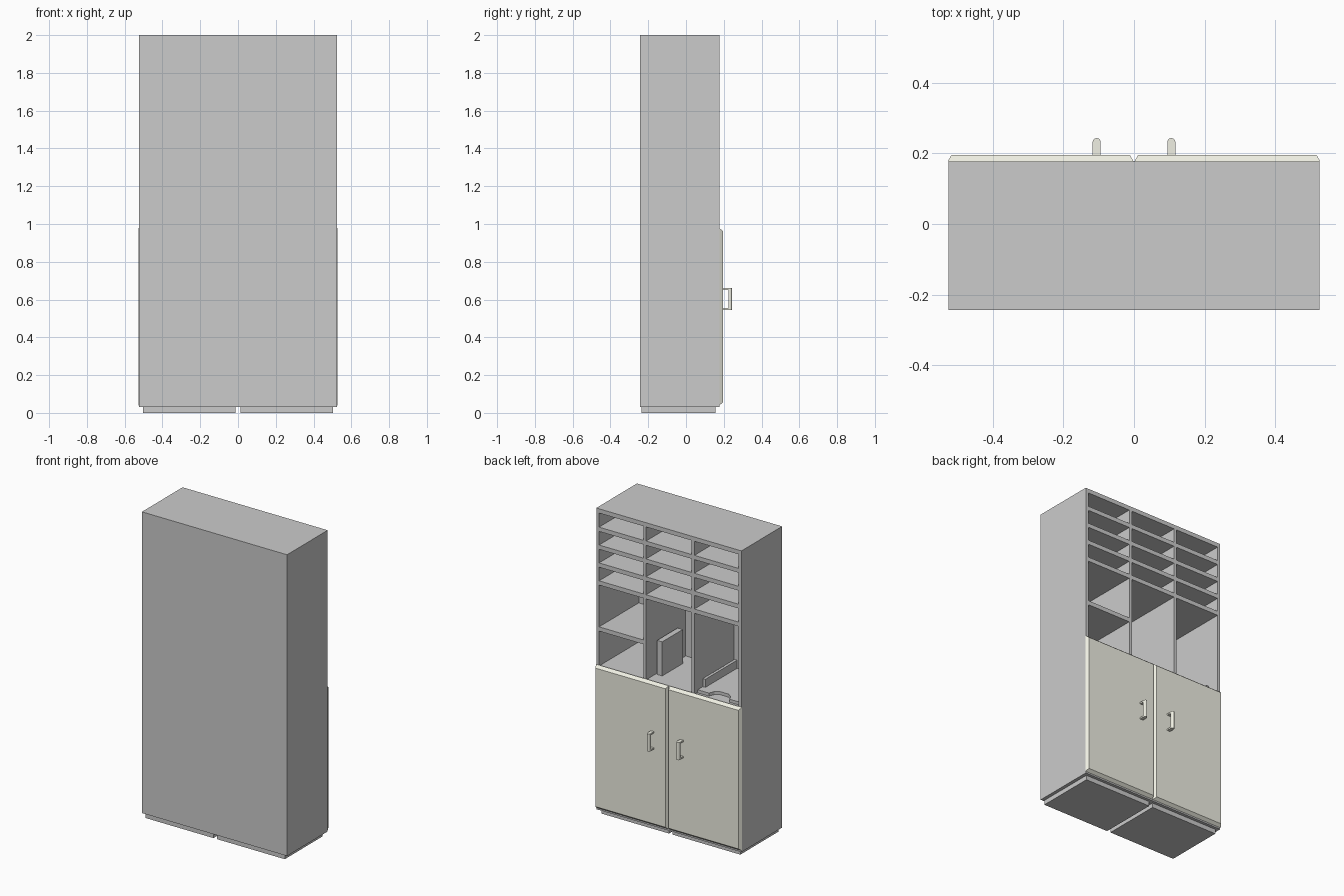
import bpy, bmesh, math

if "Cube" in bpy.data.objects:
    bpy.data.objects.remove(bpy.data.objects["Cube"])

cream = bpy.data.materials.new("cream_paint")
cream.diffuse_color = (0.87, 0.87, 0.77, 1)
cream.use_nodes = True
cream.node_tree.nodes["Principled BSDF"].inputs["Base Color"].default_value = cream.diffuse_color


def finish(name, bm, mat=None):
    bmesh.ops.recalc_face_normals(bm, faces=bm.faces)
    me = bpy.data.meshes.new(name)
    bm.to_mesh(me)
    bm.free()
    ob = bpy.data.objects.new(name, me)
    bpy.context.collection.objects.link(ob)
    if mat:
        me.materials.append(mat)
    return ob


def add_box(bm, x, y, z):
    vs = bmesh.ops.create_cube(bm, size=1)["verts"]
    for v in vs:
        v.co = [a[0] if c < 0 else a[1] for a, c in zip((x, y, z), v.co)]
    return vs


def box(name, x, y, z, mat=None):
    bm = bmesh.new()
    add_box(bm, x, y, z)
    return finish(name, bm, mat)


def prism(name, pts, z0, z1, mat=None):
    bm = bmesh.new()
    f = bm.faces.new([bm.verts.new((x, y, z0)) for x, y in pts])
    top = bmesh.ops.extrude_face_region(bm, geom=[f])["geom"]
    for v in top:
        if isinstance(v, bmesh.types.BMVert):
            v.co.z = z1
    return finish(name, bm, mat)


W, BACK, OPEN = 0.525, -0.243, 0.177
T = 0.02
INNER = W - T
DIV = 0.175

# carcass
for s, side in ((1, "left"), (-1, "right")):
    box(f"side_panel_{side}", sorted((s * INNER, s * W)), (BACK, OPEN), (0.03, 2.0))
    box(f"divider_{side}", (s * DIV - 0.01, s * DIV + 0.01), (BACK + 0.01, OPEN), (0.972, 1.972))
    box(f"plinth_{side}", sorted((s * 0.013, s * 0.503)), (-0.235, 0.157), (0, 0.03))
box("back_panel", (-INNER, INNER), (BACK, BACK + 0.01), (0.03, 2.0))
box("bottom_board", (-INNER, INNER), (BACK + 0.01, OPEN), (0.03, 0.055))
box("top_board", (-INNER, INNER), (BACK + 0.01, OPEN), (1.972, 2.0))
box("counter_board", (-INNER, INNER), (BACK + 0.01, OPEN), (0.945, 0.972))

# pigeonhole shelves, and the extra shelf in one column
for i in range(4):
    top = 1.88 - i * 0.117
    for j, (a, b) in enumerate(((-INNER, -DIV - .01), (-DIV + .01, DIV - .01), (DIV + .01, INNER))):
        box(f"pigeonhole_shelf_{i}_{j}", (a, b), (BACK + 0.01, OPEN), (top - 0.028, top))
box("column_shelf", (DIV + .01, INNER), (BACK + 0.01, OPEN), (1.2, 1.228))

# doors with chamfered fronts, and their pull handles
for s, side in ((1, "left"), (-1, "right")):
    bm = bmesh.new()
    xr = sorted((s * 0.001, s * 0.528))
    for v in add_box(bm, xr, (OPEN, 0.196), (0.04, 0.978)):
        if v.co.y > 0.19:
            v.co.x += 0.011 if v.co.x < sum(xr) / 2 else -0.011
            v.co.z += 0.016 if v.co.z < 0.5 else -0.016
    finish(f"door_{side}", bm, cream)

    hx, r = s * 0.106, 0.0115
    arc = [(hx + r * math.cos(t * math.pi / 6), 0.232 + r * math.sin(t * math.pi / 6))
           for t in range(7)]
    prism(f"handle_grip_{side}", [(hx + r, 0.226)] + arc + [(hx - r, 0.226)], 0.545, 0.66, cream)
    for k, z in enumerate((0.545, 0.65)):
        box(f"handle_leg_{side}_{k}", (hx - r, hx + r), (0.194, 0.228), (z, z + 0.01), cream)

# upright file in the middle column
box("upright_file", (0.118, 0.155), (-0.135, 0.077), (0.972, 1.195))

# paper tray with a finger notch in the front edge
prism("tray_base", [(-0.19, -0.23), (-0.19, 0.15), (-0.27, 0.15), (-0.285, 0.115), (-0.315, 0.095),
                    (-0.375, 0.095), (-0.405, 0.115), (-0.42, 0.15), (-0.5, 0.15), (-0.5, -0.23)],
      0.972, 0.992)
for k, x in enumerate((-0.208, -0.5)):
    box(f"tray_wall_{k}", (x, x + 0.018), (-0.23, 0.097), (0.972, 1.045))
